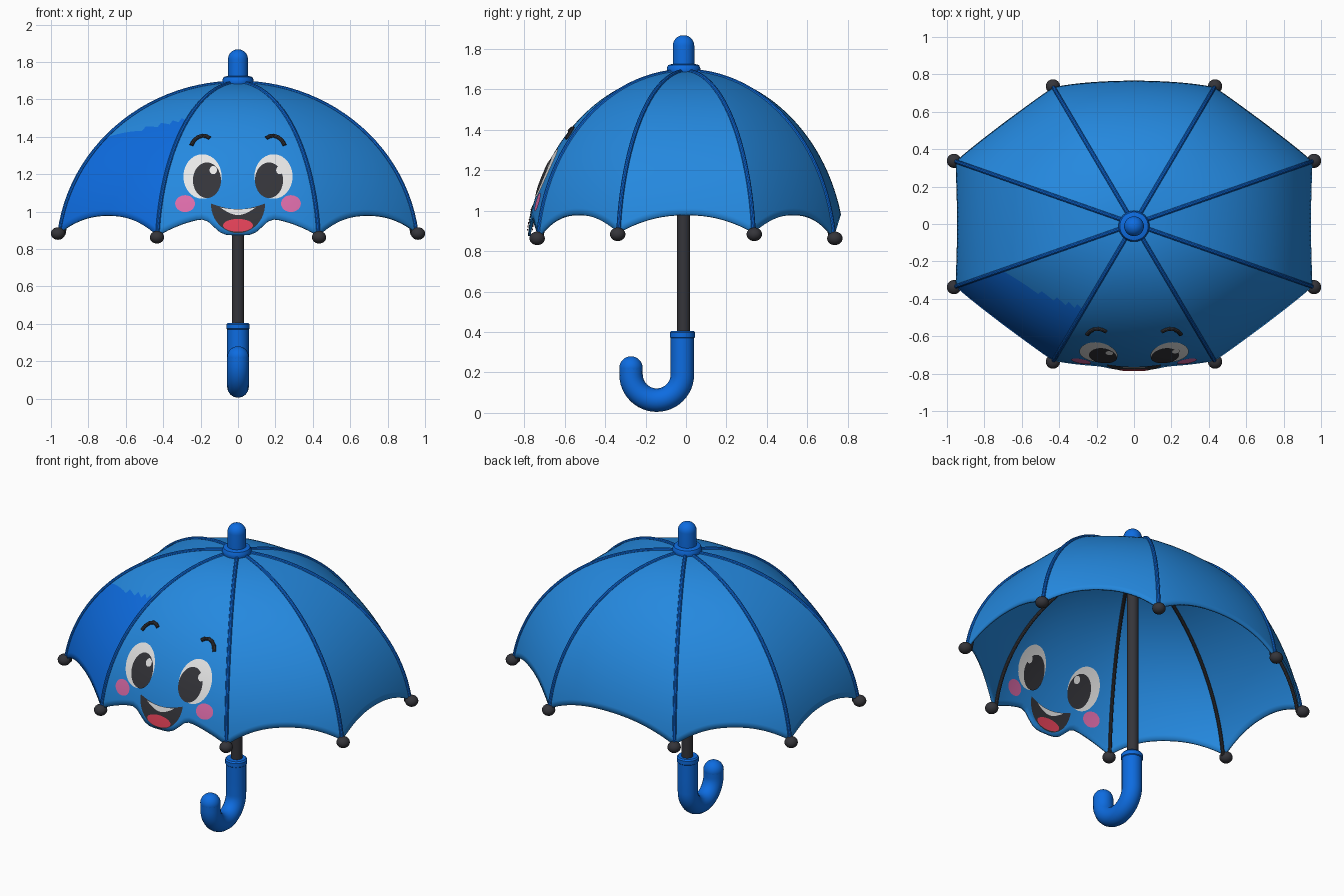
import bpy, bmesh
from math import sin, cos, acos, sqrt, pi, exp

cube = bpy.data.objects.get("Cube")
if cube:
    bpy.data.objects.remove(cube, do_unlink=True)


def material(name, r, g, b):
    m = bpy.data.materials.new(name)
    m.use_nodes = True
    m.diffuse_color = (r, g, b, 1)
    m.node_tree.nodes["Principled BSDF"].inputs["Base Color"].default_value = (r, g, b, 1)
    return m


SKY = material("canopy blue", 0.018, 0.25, 0.74)
BLUE = material("deep blue", 0.004, 0.15, 0.75)
DARK = material("charcoal", 0.035, 0.035, 0.042)
WHITE = material("white", 0.8, 0.8, 0.8)
PINK = material("cheek pink", 0.72, 0.15, 0.4)
RED = material("tongue red", 0.78, 0.055, 0.1)


def smooth(ob):
    bpy.ops.object.select_all(action='DESELECT')
    ob.select_set(True)
    bpy.context.view_layer.objects.active = ob
    bpy.ops.object.shade_smooth_by_angle(angle=0.6)


def add_object(name, data, *mats):
    ob = bpy.data.objects.new(name, data)
    bpy.context.collection.objects.link(ob)
    for m in mats:
        data.materials.append(m)
    return ob


def from_bmesh(name, bm, *mats):
    me = bpy.data.meshes.new(name)
    bm.to_mesh(me)
    bm.free()
    ob = add_object(name, me, *mats)
    smooth(ob)
    return ob


def lathe(name, profile, mat, y=-0.012, n=32):
    """Closed solid of revolution from (radius, height) points."""
    bm = bmesh.new()
    rings = [[bm.verts.new((r * cos(2 * pi * i / n), y + r * sin(2 * pi * i / n), z))
              for i in range(n)] for r, z in profile]
    for a, b in zip(rings, rings[1:]):
        for i in range(n):
            j = (i + 1) % n
            bm.faces.new((a[i], a[j], b[j], b[i]))
    bm.faces.new(rings[0])
    bm.faces.new(rings[-1])
    bmesh.ops.recalc_face_normals(bm, faces=bm.faces)
    return from_bmesh(name, bm, mat)


def tubes(name, paths, radius, mat, res=3):
    cu = bpy.data.curves.new(name, 'CURVE')
    cu.dimensions = '3D'
    cu.bevel_depth = radius
    cu.bevel_resolution = res
    cu.use_fill_caps = True
    for path in paths:
        sp = cu.splines.new('POLY')
        sp.points.add(len(path) - 1)
        for p, co in zip(sp.points, path):
            p.co = (*co, 1)
    ob = add_object(name, cu, mat)
    bpy.ops.object.select_all(action='DESELECT')
    ob.select_set(True)
    bpy.context.view_layer.objects.active = ob
    bpy.ops.object.convert(target='MESH')
    smooth(bpy.context.object)


def ball(name, co, r, mat, flat=1.0):
    bm = bmesh.new()
    bmesh.ops.create_uvsphere(bm, u_segments=24, v_segments=14, radius=r)
    bmesh.ops.scale(bm, vec=(1, 1, flat), verts=bm.verts)
    bmesh.ops.translate(bm, vec=co, verts=bm.verts)
    return from_bmesh(name, bm, mat)


# Canopy shape: eight panels between rib ends, arched along the rim
TOP, H = 1.69, 0.916
quarter = [(0.43, -0.73, 0.87), (0.955, -0.335, 0.89)]
half = quarter + [(x, -y, z) for x, y, z in reversed(quarter)]
CORNERS = half + [(-x, y, z) for x, y, z in reversed(half)]
BULGE = (0.03, 0.01, 0.03, 0.07) * 2
FRONT, PATCH = 7, 6


def angle(z):
    return acos(1 - (TOP - z) / H)


def spread(k, u):
    a, b = CORNERS[k], CORNERS[(k + 1) % 8]
    w, s = (u + 1) / 2, (1 + BULGE[k] * (1 - u * u)) / 0.993
    return [(a[i] * (1 - w) + b[i] * w) * s for i in (0, 1)]


def rim(k, u):
    a, b = CORNERS[k][2], CORNERS[(k + 1) % 8][2]
    z = a + (b - a) * (u + 1) / 2
    z += (0.98 - z) * (1 - abs(u) ** 2.2)
    if k == FRONT:                      # chin below the mouth
        z -= 0.105 * exp(-(u * 0.43 / 0.135) ** 4)
    return z


def surface(k, u, t):
    th = 0.05 + (angle(rim(k, u)) - 0.05) * t
    x, y = spread(k, u)
    return x * sin(th), y * sin(th), TOP - H * (1 - cos(th))


COLS, ROWS = 28, 36
bm = bmesh.new()
grid = [[bm.verts.new(surface(k, 2 * c / COLS - 1, j / ROWS)) for j in range(ROWS + 1)]
        for k in range(8) for c in range(COLS)]
for i, a in enumerate(grid):
    b = grid[(i + 1) % len(grid)]
    for j in range(ROWS):
        f = bm.faces.new((a[j], a[j + 1], b[j + 1], b[j]))
        c = f.calc_center_median()
        f.material_index = int(i // COLS == PATCH and c.z < 1.56 + 0.23 * c.x)
canopy = from_bmesh("canopy", bm, SKY, BLUE)
mod = canopy.modifiers.new("thickness", 'SOLIDIFY')
mod.thickness = 0.012
mod.offset = -1
mod.material_offset = -1
mod.material_offset_rim = -1

# Ribs and their round ends
ribs = [[surface(k, -1, j / 24) for j in range(25)] for k in range(8)]
tubes("outer_ribs", ribs, 0.011, BLUE)
tubes("inner_ribs", [[(x * 0.977, y * 0.977, z - 0.014) for x, y, z in r] for r in ribs],
      0.010, DARK)
for k, (x, y, z) in enumerate(CORNERS):
    ball(f"rib_end_{k + 1}", (x * 1.008, y * 1.008, z - 0.007), 0.038, DARK, 0.88)

# Finial, shaft and hooked handle
dome = [(0.053 * cos(a * pi / 16), 1.815 + 0.053 * sin(a * pi / 16)) for a in range(8)]
lathe("finial", [(0.053, 1.68)] + dome, BLUE)
lathe("finial_collar", [(0.06, 1.668), (0.078, 1.673), (0.083, 1.69), (0.083, 1.705),
                        (0.076, 1.72), (0.053, 1.726)], BLUE)
lathe("shaft", [(0.033, 0.36), (0.033, 1.7)], DARK)
AXIS, R = -0.018, 0.127
hook = [(0, AXIS, 0.38), (0, AXIS, 0.28)]
hook += [(0, AXIS - R + R * cos(a * pi / 24), 0.19 - R * sin(a * pi / 24)) for a in range(25)]
hook.append((0, AXIS - 2 * R, 0.222))
tubes("handle", [hook], 0.058, BLUE, 6)
ball("handle_end", hook[-1], 0.058, BLUE)
lathe("handle_collar", [(0.055, 0.368), (0.062, 0.374), (0.062, 0.398), (0.055, 0.406)],
      BLUE, AXIS)


# Face: thin sheets following the front panel, inside and out
def front_point(x, z, out):
    s, u = sin(angle(z)), 0
    for _ in range(12):
        u = x / (0.433 * s * (1 + BULGE[FRONT] * (1 - u * u)))
    return x, spread(FRONT, u)[1] * s - out, z


def plate(name, outline, centre, layer, mat, rings=8):
    cx, cz = centre
    bm = bmesh.new()
    for out, flip in ((0.002 + layer * 0.0025, False), (-0.015 - layer * 0.0025, True)):
        mid = bm.verts.new(front_point(cx, cz, out))
        loops = [[bm.verts.new(front_point(cx + (x - cx) * q / rings, cz + (z - cz) * q / rings, out))
                  for x, z in outline] for q in range(1, rings + 1)]
        n = len(outline)
        for i in range(n):
            j = (i + 1) % n
            faces = [(mid, loops[0][i], loops[0][j])]
            faces += [(a[i], b[i], b[j], a[j]) for a, b in zip(loops, loops[1:])]
            for f in faces:
                bm.faces.new(f[::-1] if flip else f)
    from_bmesh(name, bm, mat)


def oval(name, x, z, w, h, layer, mat, n=40):
    pts = [(x + w * cos(2 * pi * i / n), z + h * sin(2 * pi * i / n)) for i in range(n)]
    plate(name, pts, (x, z), layer, mat)


brow = [(0.25, 1.355), (0.236, 1.38), (0.215, 1.398), (0.19, 1.406), (0.168, 1.403), (0.15, 1.393)]
for side, s in (("left", 1), ("right", -1)):
    oval(side + "_eye", s * 0.19, 1.188, 0.102, 0.119, 1, WHITE)
    oval(side + "_pupil", s * 0.166, 1.168, 0.075, 0.095, 2, DARK)
    oval(side + "_eye_glint", s * 0.178 + 0.046, 1.222, 0.02, 0.022, 3, WHITE)
    oval(side + "_cheek", s * 0.283, 1.043, 0.053, 0.045, 1, PINK)
    tubes(side + "_eyebrow", [[front_point(s * x, z, 0.003) for x, z in brow]], 0.011, DARK)

# Mouth, teeth and tongue
N = 24
lower = [(-0.145 * cos(pi * i / N), 1.043 - 0.158 * sin(pi * i / N)) for i in range(N + 1)]
upper = [(0.145 - 0.29 * i / N, 1.043 - 0.03 * sin(pi * i / N)) for i in range(1, N)]
plate("mouth", lower + upper, (0, 0.96), 1, DARK)
teeth = [(-0.095 + 0.19 * i / N, 1.022 - 0.04 * sin(pi * i / N)) for i in range(N + 1)]
teeth += [(0.095 - 0.19 * i / N, 1.022 - 0.01 * sin(pi * i / N)) for i in range(1, N)]
plate("teeth", teeth, (0, 0.998), 2, WHITE)
oval("tongue", 0, 0.927, 0.08, 0.034, 2, RED)
